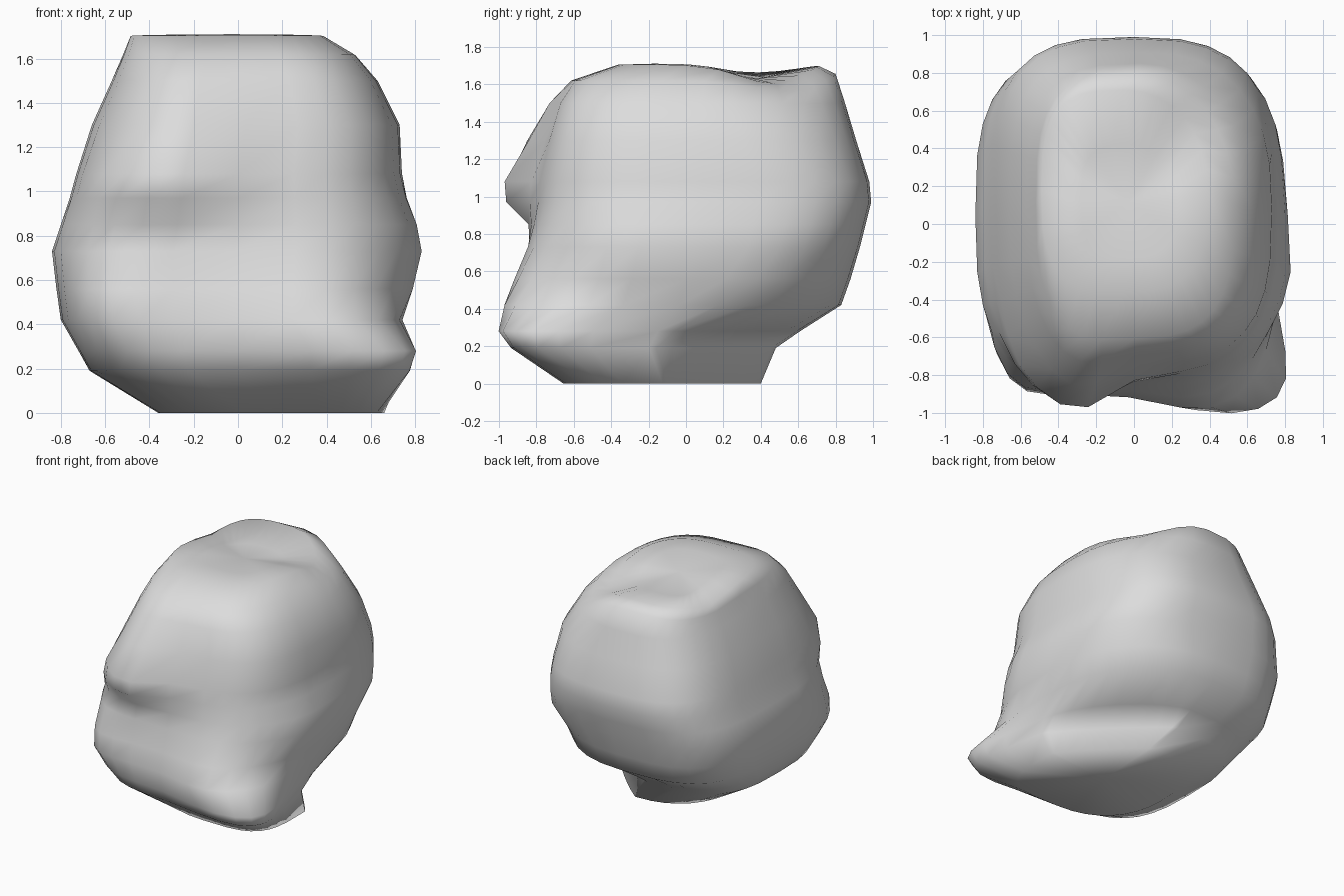
import bpy, bmesh, math
from mathutils import Vector

old = bpy.data.objects.get("Cube")
if old:
    bpy.data.objects.remove(old, do_unlink=True)

stone = bpy.data.materials.new("stone_grey")
stone.use_nodes = True
GREY = (0.72, 0.72, 0.72, 1)
stone.diffuse_color = GREY
stone.node_tree.nodes["Principled BSDF"].inputs["Base Color"].default_value = GREY

# Boulder sections: height, left, right, front, back
SECTIONS = [
    (0.00, -.36, .66, -.65, .40),
    (0.19, -.67, .67, -.86, .48),
    (0.28, -.72, .70, -.90, .61),
    (0.42, -.80, .74, -.90, .83),
    (0.56, -.82, .78, -.87, .88),
    (0.73, -.84, .80, -.84, .93),
    (0.85, -.80, .79, -.82, .96),
    (0.97, -.76, .76, -.80, .99),
    (1.08, -.73, .74, -.79, .98),
    (1.30, -.66, .73, -.74, .91),
    (1.50, -.57, .63, -.68, .85),
    (1.62, -.52, .53, -.60, .80),
    (1.705, -.49, .39, -.36, .71),
    (1.71, -.28, .23, -.18, .42),
]
SEGMENTS = 32

# Sculpted lumps: centre, reach, push
LUMPS = [
    ((-.30, -.80, 1.02), (.24, .5, .12), (0, -.18, 0)),       # brow ledge
    ((-.33, -.75, 1.32), (.24, .5, .26), (0, -.15, 0)),       # brow column
    ((-.60, -.66, 1.02), (.20, .3, .20), (-.03, -.10, 0)),    # brow corner
    ((.66, -.80, .23), (.35, .35, .17), (.21, -.12, 0)),      # front foot corner
    ((.40, -.92, .42), (.32, .4, .25), (0, -.10, 0)),         # chin
    ((.80, -.26, .73), (.25, .3, .20), (.04, 0, 0)),          # side bulge
    ((-.62, -.74, .50), (.25, .3, .22), (-.02, -.11, 0)),     # front cheek
    ((0, .38, 1.71), (.90, .22, .10), (0, 0, -.07)),          # top hollow
    ((-.05, .78, 1.62), (.30, .12, .05), (0, 0, .04)),        # top back knob
    ((.36, .58, 1.68), (.22, .22, .10), (0, 0, -.07)),        # slope beside knob
]


def roundness(ca, sa, z):
    """Squareness of a section's corner."""
    if ca >= 0 and sa >= 0:                     # back right
        if z < .2:
            return 1.1
        if z < .3:
            return 1.5
        if z < .7:
            return 2.3
        return 2.9 if z < 1.2 else 2.5 if z < 1.4 else 2.1
    if ca >= 0:                                 # front right
        return 3.6 if z < .3 else 3.0
    if z < .1:
        return 2.3
    return 3.2 if sa >= 0 else 3.0


def section_point(section, angle):
    z, left, right, front, back = section
    ca, sa = math.cos(angle), math.sin(angle)
    power = 2 / roundness(ca, sa, z)
    x, y = abs(ca) ** power, abs(sa) ** power
    cx, cy = (left + right) / 2, (front + back) / 2
    return Vector((cx + math.copysign(x, ca) * (right - left) / 2,
                   cy + math.copysign(y, sa) * (back - front) / 2, z))


def push_lumps(p):
    moved = p.copy()
    for centre, reach, push in LUMPS:
        d = sum(((a - c) / r) ** 2 for a, c, r in zip(p, centre, reach))
        moved += Vector(push) * math.exp(-d)
    return moved


# Loft the sections into one closed skin
bm = bmesh.new()
rings = []
for section in SECTIONS:
    rings.append([bm.verts.new(push_lumps(section_point(section, math.tau * i / SEGMENTS)))
                  for i in range(SEGMENTS)])
for low, high in zip(rings, rings[1:]):
    for i in range(SEGMENTS):
        j = (i + 1) % SEGMENTS
        bm.faces.new((low[i], low[j], high[j], high[i]))

# Flat base sits on the ground, top closes to a hub
for v in rings[0]:
    v.co.z = 0
for ring in (rings[0], rings[-1]):
    middle = sum((v.co for v in ring), Vector()) / SEGMENTS
    hub = bm.verts.new(middle)
    for i in range(SEGMENTS):
        bm.faces.new((ring[i], ring[(i + 1) % SEGMENTS], hub))
bmesh.ops.recalc_face_normals(bm, faces=bm.faces)

mesh = bpy.data.meshes.new("boulder")
bm.to_mesh(mesh)
bm.free()
mesh.materials.append(stone)
boulder = bpy.data.objects.new("boulder", mesh)
bpy.context.collection.objects.link(boulder)
for face in mesh.polygons:
    face.use_smooth = True
